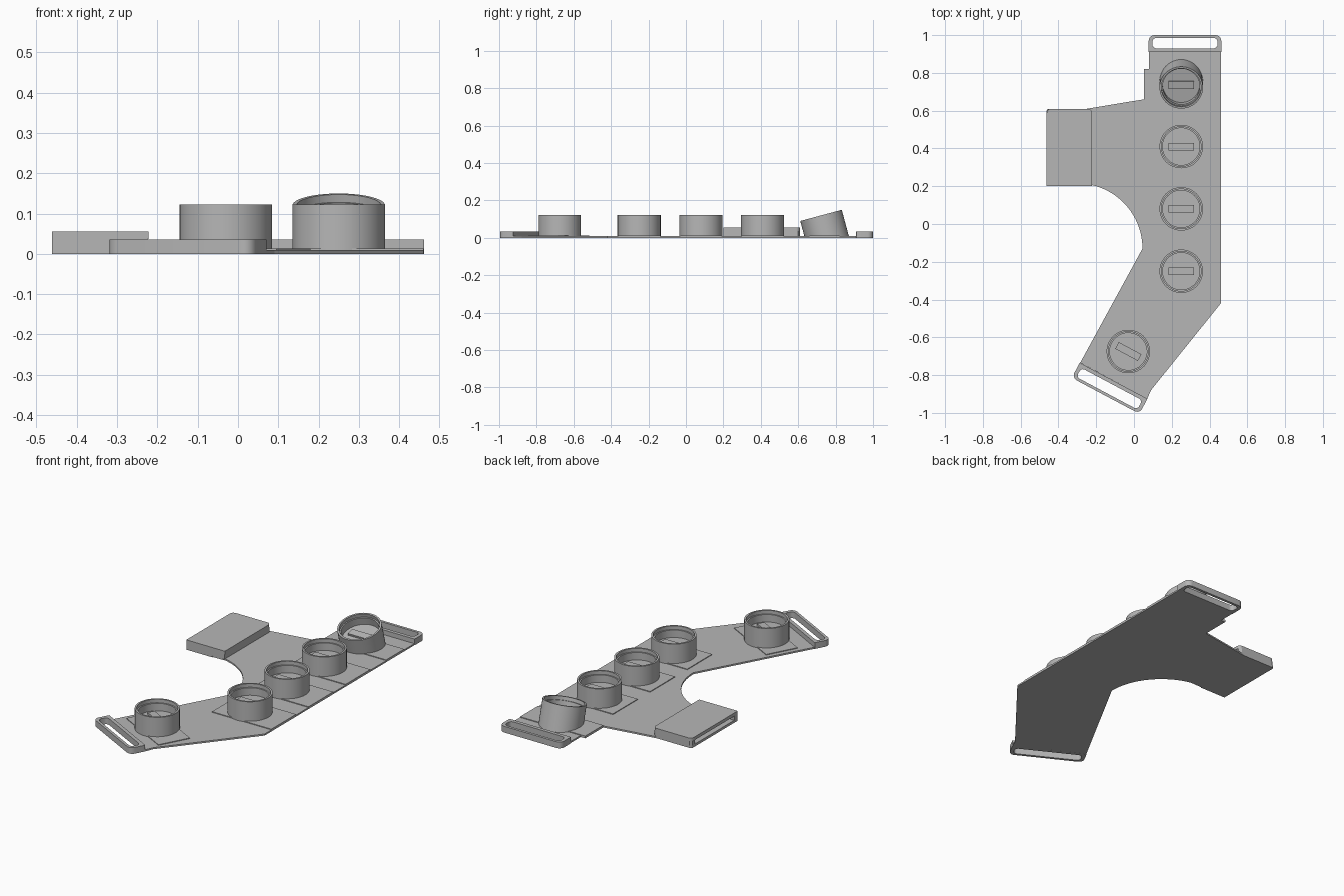
import bpy, bmesh
from math import sin, cos, pi, radians
from mathutils import Matrix, Vector

if "Cube" in bpy.data.objects:
    bpy.data.objects.remove(bpy.data.objects["Cube"])

grey = bpy.data.materials.new("plain_grey")
grey.use_nodes = True
grey.diffuse_color = (0.47, 0.47, 0.47, 1)
grey.node_tree.nodes["Principled BSDF"].inputs["Base Color"].default_value = grey.diffuse_color


def finish(name, bm, matrix=None, smooth=False):
    if matrix:
        bm.transform(matrix)
    bmesh.ops.recalc_face_normals(bm, faces=bm.faces)
    mesh = bpy.data.meshes.new(name)
    bm.to_mesh(mesh)
    bm.free()
    mesh.materials.append(grey)
    obj = bpy.data.objects.new(name, mesh)
    bpy.context.collection.objects.link(obj)
    if smooth:
        bpy.ops.object.select_all(action='DESELECT')
        obj.select_set(True)
        bpy.context.view_layer.objects.active = obj
        bpy.ops.object.shade_smooth_by_angle(angle=radians(30))
    return obj


def slab(name, outline, z0, z1, matrix=None):
    """Extrude a flat outline between two heights."""
    bm = bmesh.new()
    face = bm.faces.new([bm.verts.new((x, y, z0)) for x, y in outline])
    top = bmesh.ops.extrude_face_region(bm, geom=[face])["geom"]
    bmesh.ops.translate(bm, vec=(0, 0, z1 - z0),
                        verts=[v for v in top if isinstance(v, bmesh.types.BMVert)])
    return finish(name, bm, matrix)


def rounded(x0, x1, y0, y1, r_back, r_front, steps=6):
    """Rectangle with separate corner radii on its back and front edges."""
    pts = []
    for i, (sx, sy) in enumerate([(1, 1), (-1, 1), (-1, -1), (1, -1)]):
        r = r_back if sy > 0 else r_front
        cx = x1 - r if sx > 0 else x0 + r
        cy = y1 - r if sy > 0 else y0 + r
        for k in range(steps + 1):
            a = (i + k / steps) * pi / 2
            pts.append((cx + r * cos(a), cy + r * sin(a)))
    return pts


def box(x0, x1, y0, y1):
    return [(x0, y0), (x1, y0), (x1, y1), (x0, y1)]


def strap_loop(name, half, matrix):
    """Raised frame around a through slot, outer edge towards local +y."""
    outer = rounded(-half, half, 0, 0.09, 0.03, 0.002)
    inner = rounded(-half + 0.02, half - 0.02, 0.02, 0.075, 0.02, 0.02)
    bm = bmesh.new()
    loops = [[bm.verts.new((x, y, z)) for x, y in pts]
             for pts, z in ((outer, 0), (outer, 0.035), (inner, 0.035), (inner, 0))]
    n = len(outer)
    for j in range(4):
        a, b = loops[j], loops[(j + 1) % 4]
        for i in range(n):
            k = (i + 1) % n
            bm.faces.new((a[i], a[k], b[k], b[i]))
    return finish(name, bm, matrix, True)


def cup(name, matrix, segments=48):
    """Turned cup with a stepped rim, origin at the rim centre, cut level at the plate."""
    profile = [(0.115, -0.17), (0.115, 0), (0.105, 0), (0.105, -0.02),
               (0.098, -0.02), (0.098, -0.062), (0, -0.062)]
    bm = bmesh.new()
    verts = [bm.verts.new((r, 0, z)) for r, z in profile]
    edges = [bm.edges.new(p) for p in zip(verts, verts[1:])]
    bmesh.ops.spin(bm, geom=verts + edges, cent=(0, 0, 0), axis=(0, 0, 1),
                   angle=2 * pi, steps=segments)
    bmesh.ops.remove_doubles(bm, verts=bm.verts, dist=0.0005)
    bm.transform(matrix)
    bmesh.ops.bisect_plane(bm, geom=bm.verts[:] + bm.edges[:] + bm.faces[:],
                           plane_co=(0, 0, 0.005), plane_no=(0, 0, 1), clear_inner=True)
    finish(name, bm, None, True)
    # Raised key on the cup floor
    slab(name + "_key", box(-0.068, 0.068, -0.02, 0.02), -0.064, -0.05, matrix)


# Base plate with a concave curve between the side arm and the angled leg
arc = [(-0.3 + 0.345 * cos(a), -0.13 + 0.345 * sin(a))
       for a in (radians(77) * i / 20 for i in range(21))]
plate = [(0.08, 0.92), (0.08, 0.82), (0.052, 0.82), (0.052, 0.66), (-0.25, 0.61),
         (-0.44, 0.61), (-0.44, 0.2)] + arc[::-1] + [
         (-0.285, -0.735), (0.07, -0.925), (0.09, -0.88), (0.46, -0.42), (0.46, 0.92)]
slab("base_plate", plate, 0, 0.009)

# Side pad: solid body with a recessed end slot under a rounded cover
body = [(-0.225, 0.2), (-0.225, 0.6), (-0.24, 0.61), (-0.45, 0.61), (-0.462, 0.6),
        (-0.462, 0.58), (-0.4, 0.58), (-0.4, 0.23), (-0.462, 0.23), (-0.462, 0.2)]
slab("side_pad_body", body, 0.008, 0.038)
slab("side_pad_floor", rounded(-0.462, -0.3, 0.2, 0.61, 0.012, 0.001), 0, 0.014)
slab("side_pad_cover", rounded(-0.462, -0.222, 0.2, 0.61, 0.022, 0.001), 0.037, 0.055)

# Strap loops at both ends
leg_turn = Matrix.Rotation(radians(-28), 4, 'Z')
strap_loop("back_strap_loop", 0.192, Matrix.Translation((0.27, 0.91, 0)))
strap_loop("front_strap_loop", 0.203, Matrix.Translation((-0.108, -0.83, 0))
           @ leg_turn @ Matrix.Rotation(pi, 4, 'Z'))

# Row of upright cups on thin mounting pads
for i, y in enumerate((0.41, 0.08, -0.25)):
    cup("row_cup_%d" % (i + 1), Matrix.Translation((0.25, y, 0.122)))
    slab("row_mount_%d" % (i + 1), box(0.09, 0.46, y - 0.11, y + 0.11), 0.005, 0.013)

# Angled leg cup
leg = Matrix.Translation((-0.03, -0.675, 0)) @ leg_turn
cup("leg_cup", leg @ Matrix.Translation((0, 0, 0.122)))
slab("leg_mount", box(-0.17, 0.19, -0.09, 0.09), 0.005, 0.013, leg)

# Tilted back cup
cup("tilted_cup", Matrix.Translation((0.25, 0.722, 0.12)) @ Matrix.Rotation(radians(15), 4, 'X'))
slab("tilted_mount", box(0.052, 0.46, 0.66, 0.82), 0.005, 0.013)
